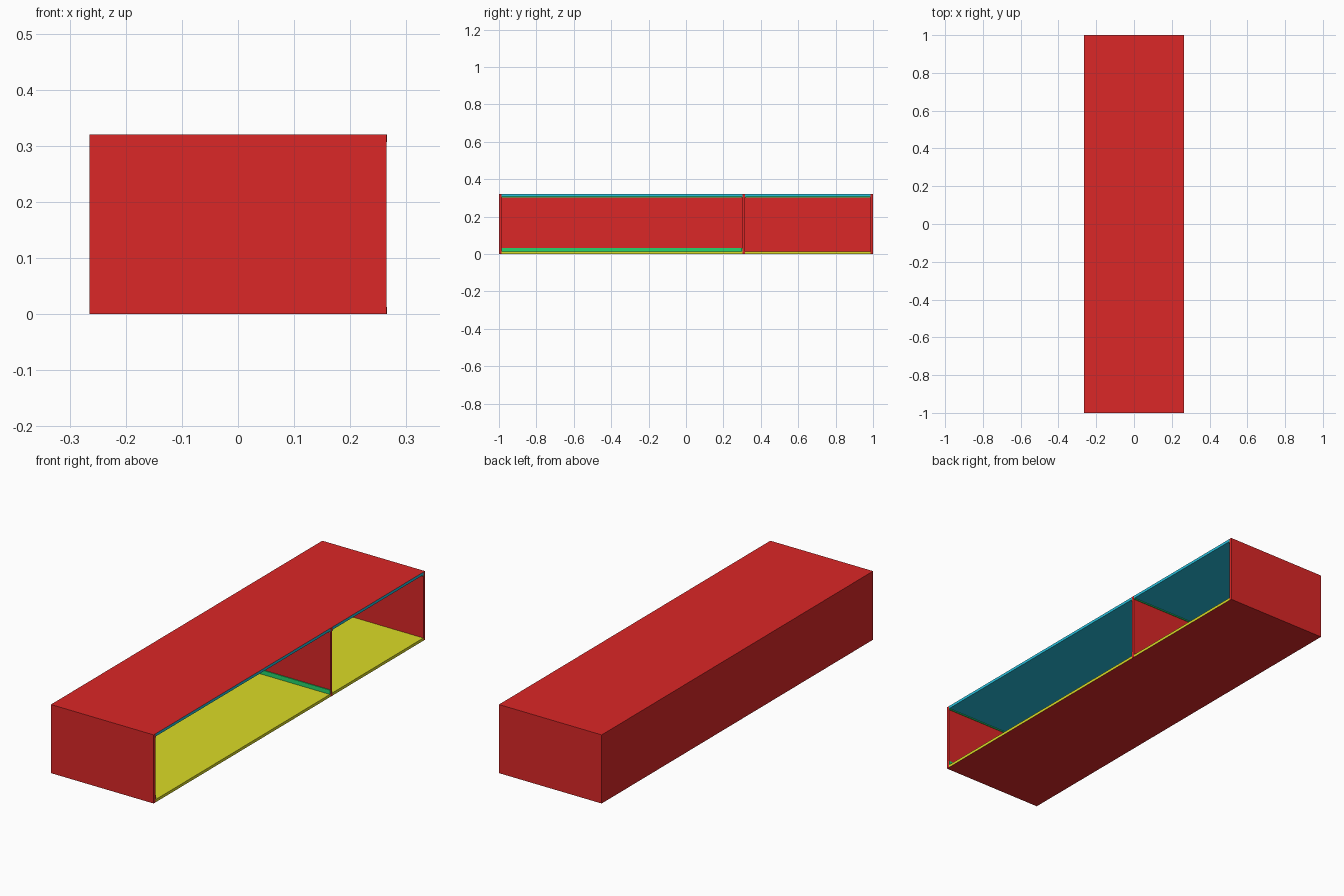
import bpy
import bmesh
from mathutils import Vector

if "Cube" in bpy.data.objects:
    bpy.data.objects.remove(bpy.data.objects["Cube"])


def material(name, rgb):
    m = bpy.data.materials.new(name)
    m.diffuse_color = (*rgb, 1)
    m.use_nodes = True
    m.node_tree.nodes["Principled BSDF"].inputs["Base Color"].default_value = m.diffuse_color
    return m


RED = material("red", (0.71, 0.02, 0.02))
YELLOW = material("yellow", (0.71, 0.71, 0.02))
TEAL = material("teal", (0.02, 0.52, 0.71))
GREEN = material("green", (0.02, 0.66, 0.15))

X, Y, H, T = 0.265, 1.0, 0.32, 0.013      # half width, half length, height, board
DIV0, DIV1 = 0.302, 0.316                 # divider faces


def board(name, lo, hi, main, skin=None, skin_dir=None):
    """Box between two corners; faces pointing along skin_dir get the skin colour."""
    lo, hi = Vector(lo), Vector(hi)
    bm = bmesh.new()
    bmesh.ops.create_cube(bm, size=1)
    for v in bm.verts:
        v.co = Vector(((lo[i] + hi[i]) / 2 + v.co[i] * (hi[i] - lo[i]) for i in range(3)))
    bm.normal_update()
    mesh = bpy.data.meshes.new(name)
    mesh.materials.append(main)
    if skin:
        mesh.materials.append(skin)
        for f in bm.faces:
            if f.normal.dot(Vector(skin_dir)) > 0.9:
                f.material_index = 1
    bm.to_mesh(mesh)
    bm.free()
    ob = bpy.data.objects.new(name, mesh)
    bpy.context.collection.objects.link(ob)
    return ob


# Outer case: ends, back and divider
board("front_end", (-X, -Y, 0), (X, -Y + T, H), RED)
board("rear_end", (-X, Y - T, 0), (X, Y, H), RED)
board("back_panel", (-X, -Y + T, 0), (-X + T, Y - T, H), RED)
board("divider", (-X + T, DIV0, T), (X, DIV1, H - T), RED)

# Coloured floor and ceiling with a red outer face
inner = (-X + T, -Y + T)
board("floor_board", (*inner, 0), (X, Y - T, T), YELLOW, RED, (0, 0, -1))
board("top_board", (*inner, H - T), (X, Y - T, H), TEAL, RED, (0, 0, 1))
board("divider_foot", (X - 0.001, DIV0, 0), (X + 0.0005, DIV1, T), RED)
board("divider_head", (X - 0.001, DIV0, H - T), (X + 0.0005, DIV1, H), RED)

# Green trim along the walls of each compartment
S = 0.004


def trim(name, y0, y1, z0, z1):
    x0 = -X + T
    board(name + "_back_trim", (x0, y0, z0), (x0 + S, y1, z1), GREEN)
    board(name + "_front_trim", (x0 + S, y0, z0), (X, y0 + S, z1), GREEN)
    board(name + "_rear_trim", (x0 + S, y1 - S, z0), (X, y1, z1), GREEN)


trim("large_bay_lower", -Y + T, DIV0, T, T + 0.02)
trim("large_bay_upper", -Y + T, DIV0, H - T - 0.005, H - T)
trim("small_bay_upper", DIV1, Y - T, H - T - 0.005, H - T)
